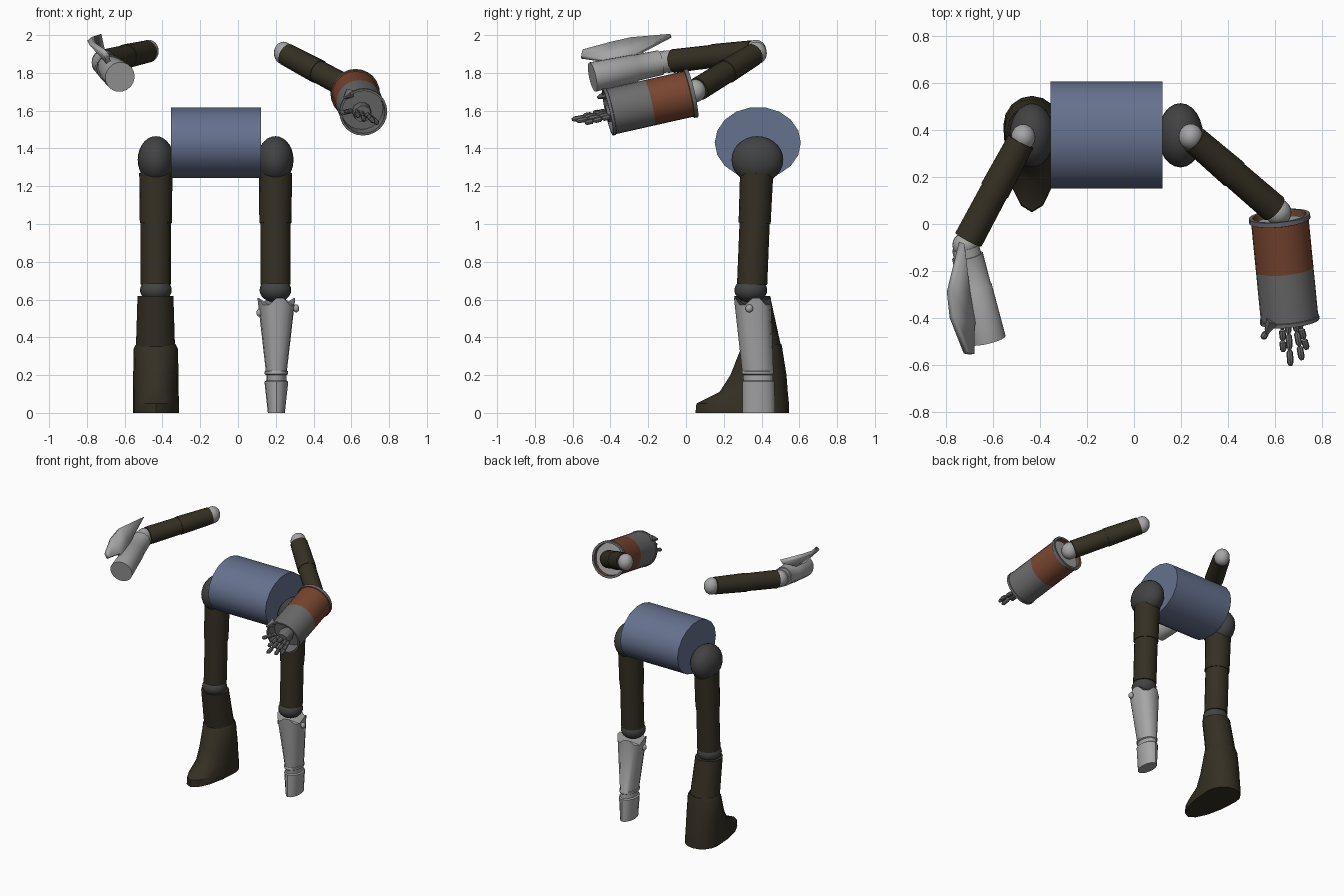
import bpy, bmesh, math
from mathutils import Vector

if "Cube" in bpy.data.objects:
    bpy.data.objects.remove(bpy.data.objects["Cube"])

def material(name, rgb):
    m = bpy.data.materials.new(name)
    m.diffuse_color = (*rgb, 1)
    m.use_nodes = True
    m.node_tree.nodes["Principled BSDF"].inputs["Base Color"].default_value = m.diffuse_color
    return m

BROWN = material("dark_brown", (.035, .029, .017))
BLUE = material("slate_blue", (.13, .165, .27))
RUST = material("rust_red", (.19, .06, .03))
DARK = material("charcoal", (.055, .055, .055))
TIN = material("tin", (.15, .15, .15))
SILVER = material("silver", (.38, .38, .38))

def finish(name, bm, mat, angle=35):
    bmesh.ops.recalc_face_normals(bm, faces=bm.faces[:])
    me = bpy.data.meshes.new(name)
    bm.to_mesh(me)
    bm.free()
    me.materials.append(mat)
    ob = bpy.data.objects.new(name, me)
    bpy.context.collection.objects.link(ob)
    bpy.ops.object.select_all(action='DESELECT')
    ob.select_set(True)
    bpy.context.view_layer.objects.active = ob
    bpy.ops.object.shade_smooth_by_angle(angle=math.radians(angle))
    return ob

def skin(name, rings, mat, caps=(True, True)):
    bm = bmesh.new()
    vs = [[bm.verts.new(p) for p in ring] for ring in rings]
    n = len(vs[0])
    for a, b in zip(vs, vs[1:]):
        for i in range(n):
            j = (i + 1) % n
            bm.faces.new((a[i], a[j], b[j], b[i]))
    for ring, cap in zip((vs[0], vs[-1]), caps):
        if cap:
            bm.faces.new(ring)
    return finish(name, bm, mat)

def turned(name, a, b, profile, mat, n=16, caps=(True, True)):
    """Round part along a-b; profile holds (fraction, radius)."""
    a, b = Vector(a), Vector(b)
    d = (b - a).normalized()
    u = d.cross(Vector((0, 0, 1)) if abs(d.z) < .9 else Vector((0, 1, 0))).normalized()
    v = d.cross(u)
    ang = [2 * math.pi * k / n for k in range(n)]
    return skin(name, [[a + (b - a) * t + (u * math.cos(g) + v * math.sin(g)) * r for g in ang]
                       for t, r in profile], mat, caps)

def loft(name, cx, rings, mat, n=16, zigzag=0):
    """Upright part; rings hold (z, centre y, x radius, back radius, front radius)."""
    out = []
    for k, (z, cy, rx, rb, rf) in enumerate(rings):
        ring = []
        for i in range(n):
            g = 2 * math.pi * i / n
            s = math.sin(g)
            dz = zigzag * (-1) ** (i // 2) if k == len(rings) - 1 else 0
            ring.append((cx + rx * math.cos(g), cy + s * (rb if s > 0 else rf), z + dz))
        out.append(ring)
    return skin(name, out, mat)

def ball(name, loc, radii, mat, seg=20):
    bm = bmesh.new()
    bmesh.ops.create_uvsphere(bm, u_segments=seg, v_segments=seg // 2 + 2, radius=1)
    for v in bm.verts:
        v.co = Vector(loc) + Vector([c * r for c, r in zip(v.co, radii)])
    return finish(name, bm, mat, 60)

# Pelvis drum
pelvis = turned("pelvis", (-.355, 0, 0), (.122, 0, 0), [(0, .228), (1, .228)], BLUE, 18)
pelvis.scale.z = .19 / .228
pelvis.location = (0, .38, 1.43)

# Hips, thighs and knees
for side, x in (("left", -.435), ("right", .198)):
    ball(side + "_hip", (x, .378, 1.34), (.096, .137, .125), DARK, 24)
    turned(side + "_thigh", (x, .374, 1.27), (x, .35, .68),
           [(0, .088), (.45, .085), (.45, .08), (1, .08)], BROWN)
    ball(side + "_knee", (x, .343, .65), (.084, .087, .065), DARK)

# Boot: shin shaft and foot with a pointed toe
loft("boot_shaft", -.437, [(.33, .40, .104, .108, .1), (.62, .35, .095, .095, .095)], BROWN)
loft("boot_foot", -.435, [(0, .42, .122, .126, .37), (.05, .42, .122, .125, .365),
                          (.11, .415, .121, .124, .238), (.2, .41, .12, .122, .175),
                          (.34, .405, .117, .105, .115), (.365, .405, .104, .1, .1)], BROWN)

# Metal peg leg with crown edge and rivets
loft("peg_leg", .203, [(0, .385, .045, .087, .087), (.165, .383, .063, .085, .085),
                       (.172, .383, .053, .079, .079), (.2, .38, .053, .079, .079),
                       (.205, .38, .062, .084, .084), (.22, .38, .062, .084, .084),
                       (.222, .38, .056, .083, .083), (.59, .352, .1, .098, .098)],
     SILVER, 16, .018)
for name, x, z in (("outer_rivet", .308, .553), ("inner_rivet", .113, .53)):
    ball(name, (x, .335, z), (.016, .02, .021), SILVER, 12)

# Upper arms with shoulder balls and elbow balls
ARM = [(0, .06), (.5, .065), (.5, .061), (1, .063)]
for side, shoulder, elbow in (("left", (-.472, .37, 1.915), (-.718, -.09, 1.86)),
                              ("right", (.242, .372, 1.905), (.615, .05, 1.705))):
    s, e = Vector(shoulder), Vector(elbow)
    ball(side + "_shoulder", s, (.052, .056, .06), SILVER)
    ball(side + "_elbow", e, (.056, .056, .06), SILVER)
    turned(side + "_upper_arm", s.lerp(e, .04), s.lerp(e, .95), ARM, BROWN)

# Left metal forearm
turned("left_forearm", (-.718, -.10, 1.862), (-.625, -.495, 1.778),
       [(0, .058), (.09, .06), (.09, .067), (.42, .07), (.43, .073), (1, .08)], SILVER, 18)

# Hooked blade standing on the forearm
top = [(-.735, -.08, 1.998), (-.787, -.29, 1.98), (-.775, -.4, 1.955), (-.715, -.55, 1.915)]
low = [(-.733, -.085, 1.993), (-.71, -.285, 1.885), (-.69, -.43, 1.865), (-.69, -.555, 1.885)]
foot = [(-.675, -.3, 1.8), (-.65, -.42, 1.78)]
bm = bmesh.new()
t, l, f = [[bm.verts.new(p) for p in row] for row in (top, low, foot)]
for i in range(3):
    bm.faces.new((t[i], t[i + 1], l[i + 1], l[i]))
bm.faces.new((l[1], l[2], f[1], f[0]))
blade = finish("blade", bm, SILVER, 25)
mod = blade.modifiers.new("thickness", 'SOLIDIFY')
mod.thickness = .028
mod.offset = 0

# Can around the right forearm: label half, bare half, rims and recessed ends
back, front = Vector((.62, .03, 1.692)), Vector((.664, -.415, 1.592))
turned("can_label", back, front, [(.06, .112), (0, .114), (0, .129), (.035, .129), (.04, .123),
                                  (.5, .123)], RUST, 24, (False, False))
turned("can_back_rim", back, front, [(.055, .112), (-.01, .115), (-.01, .131), (.035, .131)],
       TIN, 24, (False, False))
turned("can_lid", back, front, [(.05, .113), (.06, .113)], SILVER, 24)
turned("can_body", back, front, [(.5, .123), (.96, .123), (.965, .127), (1, .127), (1, .115),
                                 (.82, .112)], TIN, 24, (False, True))
turned("can_torn_tab", (.59, -.415, 1.69), (.565, -.468, 1.67), [(0, .03), (1, .008)], TIN, 5)

# Mechanical hand: palm and jointed fingers
turned("palm", (.65, -.3, 1.61), (.66, -.42, 1.582), [(0, .03), (.5, .052), (1, .045)], TIN, 10)
FINGERS = {"thumb": ((.6, -.4, 1.6), (.547, -.49, 1.588)),
           "first_finger": ((.63, -.4, 1.597), (.636, -.545, 1.572)),
           "middle_finger": ((.655, -.4, 1.59), (.667, -.605, 1.553)),
           "ring_finger": ((.683, -.4, 1.58), (.716, -.58, 1.545)),
           "little_finger": ((.7, -.4, 1.568), (.737, -.535, 1.535))}
JOINTS = [(k / 3 + s, r) for k in range(3)
          for s, r in ((0, .007), (.05, .014), (.26, .014), (.33, .007))]
for name, (a, b) in FINGERS.items():
    turned(name, a, b, JOINTS, TIN, 8)
